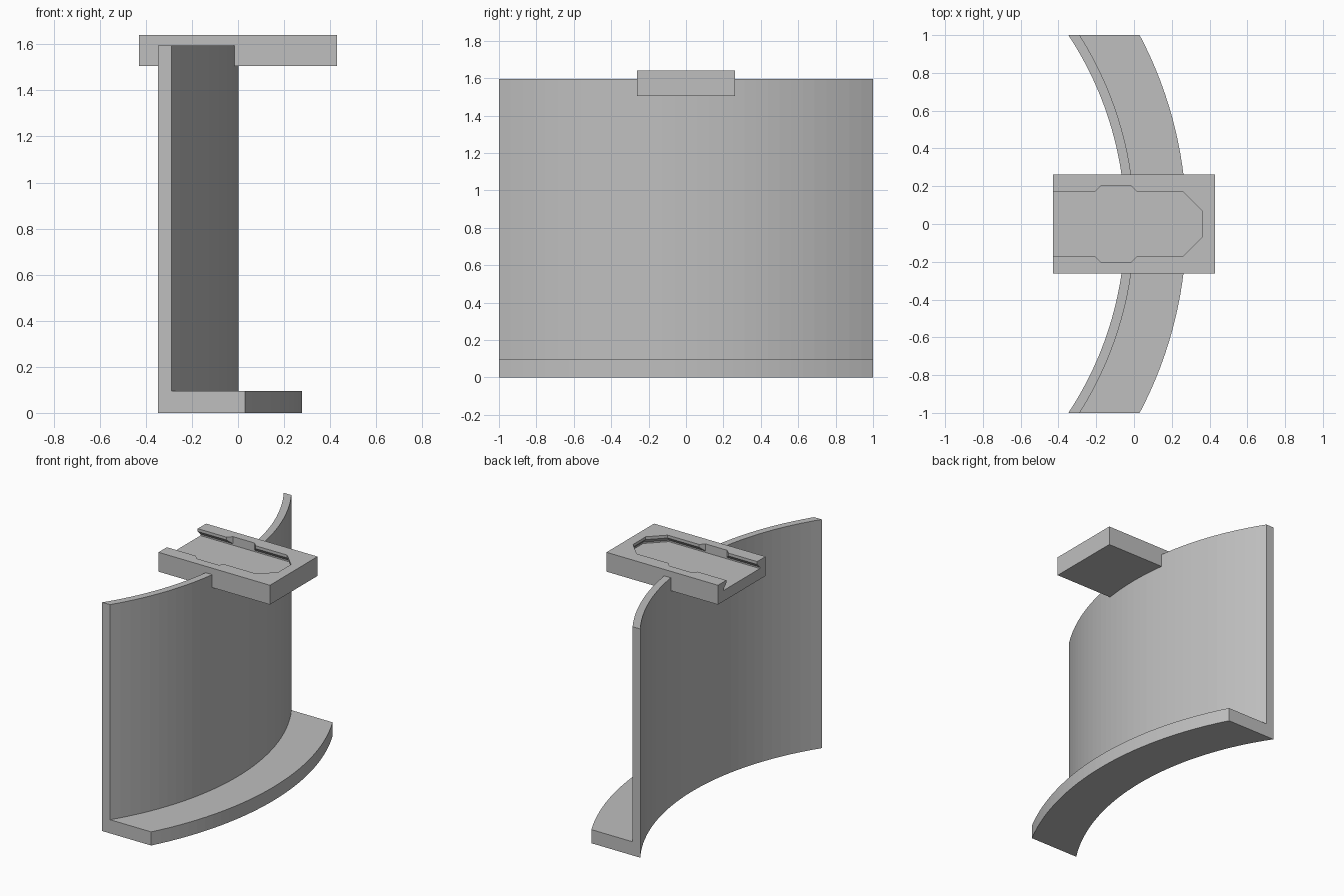
import bpy, bmesh, math

cube = bpy.data.objects.get("Cube")
if cube:
    bpy.data.objects.remove(cube, do_unlink=True)

grey = bpy.data.materials.new("light grey plastic")
grey.use_nodes = True
colour = (0.52, 0.52, 0.52, 1)
grey.diffuse_color = colour
next(n for n in grey.node_tree.nodes if n.type == 'BSDF_PRINCIPLED').inputs["Base Color"].default_value = colour


def loft(name, rings):
    """Closed solid through matching rings of points."""
    bm = bmesh.new()
    loops = [[bm.verts.new(p) for p in ring] for ring in rings]
    n = len(loops[0])
    for a, b in zip(loops, loops[1:]):
        for i in range(n):
            j = (i + 1) % n
            bm.faces.new((a[i], a[j], b[j], b[i]))
    bm.faces.new(loops[0])
    bm.faces.new(loops[-1][::-1])
    bmesh.ops.recalc_face_normals(bm, faces=bm.faces)
    mesh = bpy.data.meshes.new(name)
    bm.to_mesh(mesh)
    bm.free()
    mesh.materials.append(grey)
    obj = bpy.data.objects.new(name, mesh)
    bpy.context.collection.objects.link(obj)
    return obj


def stack(outline, levels):
    """Rings of an outline whose half width changes with height."""
    return [[(x, y, z) for x, y in outline(w)] for z, w in levels]


def octagon(cx, w):
    r = w / math.cos(math.pi / 8)
    return [(cx + r * math.cos(a), r * math.sin(a))
            for a in (math.pi / 8 + k * math.pi / 4 for k in range(8))]


def slot_outline(w):
    tip = octagon(0.19, w)
    return [(-0.6, -w)] + tip[-2:] + tip[:2] + [(-0.6, w)]


def plate_outline(w):
    return [(-0.43, -w), (0.43, -w), (0.43, w), (-0.43, w)]


# Curved wall and ledge: one L profile (radius, height) swept along the arc
PROFILE = [(1.815, 0), (2.14, 0), (2.14, 0.095), (1.865, 0.095), (1.865, 1.595), (1.815, 1.595)]
CENTRE, STEPS = -1.862, 32
ys = [-1 + 2 * i / STEPS for i in range(STEPS + 1)]
bracket = loft("curved_wall_and_ledge",
               [[(CENTRE + math.sqrt(r * r - y * y), y, z) for r, z in PROFILE] for y in ys])

# Mounting plate across the top of the wall
plate = loft("mounting_plate", stack(plate_outline, [(1.505, 0.262), (1.64, 0.262)]))

# Undercut slot, open at one end, and its wider entry hole
FLOOR = 1.58
slot = loft("slot_cutter", stack(slot_outline, [(FLOOR, 0.2), (FLOOR + 0.01, 0.2),
                                                (FLOOR + 0.04, 0.17), (1.7, 0.17)]))
entry = loft("entry_cutter", stack(lambda w: octagon(-0.095, w), [(FLOOR, 0.2), (1.7, 0.2)]))


def add_boolean(target, tool, operation):
    mod = target.modifiers.new(tool.name, 'BOOLEAN')
    mod.operation, mod.object, mod.solver = operation, tool, 'EXACT'


add_boolean(bracket, plate, 'UNION')
for cutter in (slot, entry):
    add_boolean(bracket, cutter, 'DIFFERENCE')

# Bake the result and remove the helpers
bpy.context.view_layer.update()
baked = bpy.data.meshes.new_from_object(bracket.evaluated_get(bpy.context.evaluated_depsgraph_get()))
bracket.modifiers.clear()
bracket.data = baked
bracket.name = "curved_bracket_with_mounting_plate"
for helper in (plate, slot, entry):
    bpy.data.objects.remove(helper, do_unlink=True)
